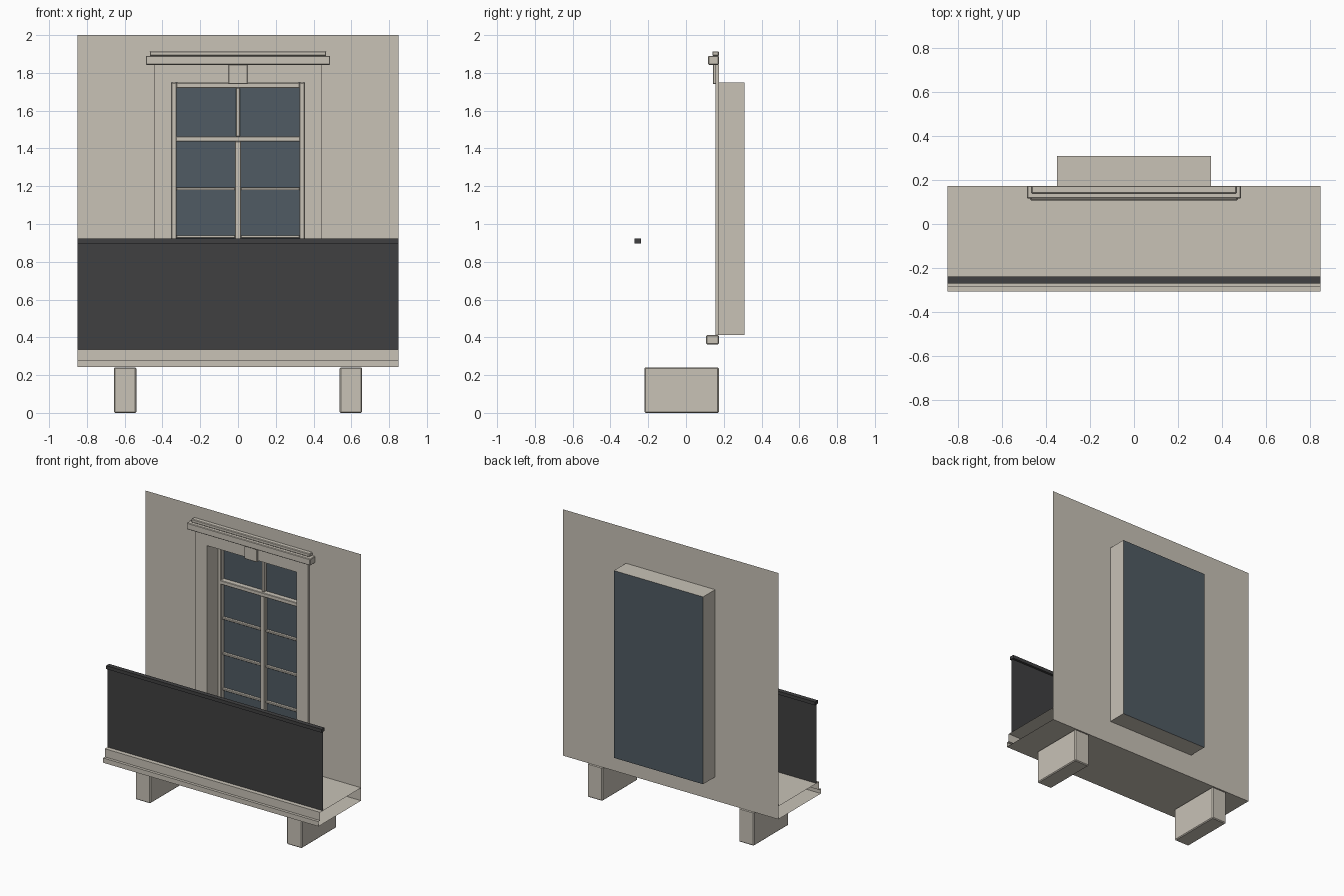
import bpy, bmesh

if "Cube" in bpy.data.objects:
    bpy.data.objects.remove(bpy.data.objects["Cube"])


def material(name, rgb):
    m = bpy.data.materials.new(name)
    m.diffuse_color = (*rgb, 1.0)
    m.use_nodes = True
    m.node_tree.nodes["Principled BSDF"].inputs["Base Color"].default_value = m.diffuse_color
    return m


STONE = material("warm_stone", (0.58, 0.54, 0.47))
GLASS = material("window_glass", (0.08, 0.105, 0.125))
IRON = material("dark_iron", (0.051, 0.051, 0.053))

WALL_Y = 0.174      # wall plane
FACE_Y = 0.155      # front of the window surround
BACK_Y = 0.31       # back of the window recess
W = 0.85            # half width of the facade
HX, Z0, Z1 = 0.352, 0.412, 1.748   # window opening


def add_mesh(name, bm, mat):
    me = bpy.data.meshes.new(name)
    bm.to_mesh(me)
    bm.free()
    ob = bpy.data.objects.new(name, me)
    bpy.context.collection.objects.link(ob)
    me.materials.append(mat)
    return ob


def box(name, x, y, z, mat=STONE, bevel=0.0):
    bm = bmesh.new()
    bmesh.ops.create_cube(bm, size=1)
    for v in bm.verts:
        for i, (lo, hi) in enumerate((x, y, z)):
            v.co[i] = lo if v.co[i] < 0 else hi
    ob = add_mesh(name, bm, mat)
    if bevel:
        mod = ob.modifiers.new("edge", "BEVEL")
        mod.width = bevel
        mod.segments = 1
    return ob


def sheet(name, paths, mat=STONE, closed=False):
    """Faces spanning between two matching point paths."""
    bm = bmesh.new()
    a, b = [[bm.verts.new(p) for p in path] for path in paths]
    n = len(a)
    for i in range(n if closed else n - 1):
        j = (i + 1) % n
        bm.faces.new((a[i], a[j], b[j], b[i]))
    return add_mesh(name, bm, mat)


def rect(hx, z0, z1, y):
    return [(-hx, y, z0), (hx, y, z0), (hx, y, z1), (-hx, y, z1)]


# Thin wall with window opening
sheet("wall", (rect(W, 0.243, 2.0, WALL_Y), rect(HX, Z0, Z1, WALL_Y)), closed=True)

# Window recess and glass backing
sheet("window_reveal", (rect(HX, Z0, Z1, FACE_Y), rect(HX, Z0, Z1, BACK_Y)), closed=True)
sheet("window_glass", ([(-HX, BACK_Y, Z0), (HX, BACK_Y, Z0)],
                       [(-HX, BACK_Y, Z1), (HX, BACK_Y, Z1)]), GLASS)

# Flat stone surround
for side, s in (("left", -1), ("right", 1)):
    box("surround_" + side, sorted((s * HX, s * 0.443)), (FACE_Y, WALL_Y), (Z0, Z1))
box("surround_head", (-0.443, 0.443), (FACE_Y, WALL_Y), (Z1, 1.845))

# Keystone, cornice and sill
box("keystone", (-0.05, 0.05), (0.143, WALL_Y), (1.74, 1.845), bevel=0.003)
box("cornice", (-0.488, 0.488), (0.117, WALL_Y), (1.843, 1.89), bevel=0.004)
box("cornice_cap", (-0.467, 0.467), (0.139, WALL_Y), (1.89, 1.914), bevel=0.004)
box("window_sill", (-0.473, 0.473), (0.106, WALL_Y), (0.363, 0.412), bevel=0.005)

# Window frame: outer members, transom, mullions
FB = BACK_Y - 0.002
for side, s in (("left", -1), ("right", 1)):
    box("frame_" + side, sorted((s * 0.326, s * HX)), (0.275, FB), (Z0, Z1), bevel=0.003)
box("frame_head", (-0.326, 0.326), (0.275, FB), (1.72, Z1), bevel=0.003)
box("frame_bottom", (-0.326, 0.326), (0.275, FB), (Z0, 0.44), bevel=0.003)
box("transom", (-0.328, 0.328), (0.268, FB), (1.436, 1.464), bevel=0.003)
box("upper_mullion", (-0.01, 0.01), (0.282, FB), (1.464, 1.72), bevel=0.003)
box("lower_mullion", (-0.017, 0.017), (0.275, FB), (0.44, 1.436), bevel=0.003)

# Horizontal glazing bars in both casements
for s in (-1, 1):
    for i, z in enumerate((0.68, 0.933, 1.186)):
        box("glazing_bar_%d" % i, sorted((s * 0.017, s * 0.326)), (0.288, FB),
            (z - 0.007, z + 0.007), bevel=0.002)

# Balcony slab with open ends and a projecting lower lip
profile = [(WALL_Y, 0.335), (-0.287, 0.335), (-0.287, 0.277),
           (-0.307, 0.277), (-0.307, 0.243), (WALL_Y, 0.243)]
sheet("balcony_slab", [[(x, y, z) for y, z in profile] for x in (-W, W)])

# Support brackets under the slab
for side, s in (("left", -1), ("right", 1)):
    box("bracket_" + side, sorted((s * 0.538, s * 0.657)), (-0.22, WALL_Y),
        (0.0, 0.241), bevel=0.006)

# Railing panel and handrail
sheet("railing_panel", ([(-W, -0.256, 0.335), (W, -0.256, 0.335)],
                        [(-W, -0.256, 0.9), (W, -0.256, 0.9)]), IRON)
box("handrail", (-W, W), (-0.272, -0.239), (0.898, 0.922), IRON)
